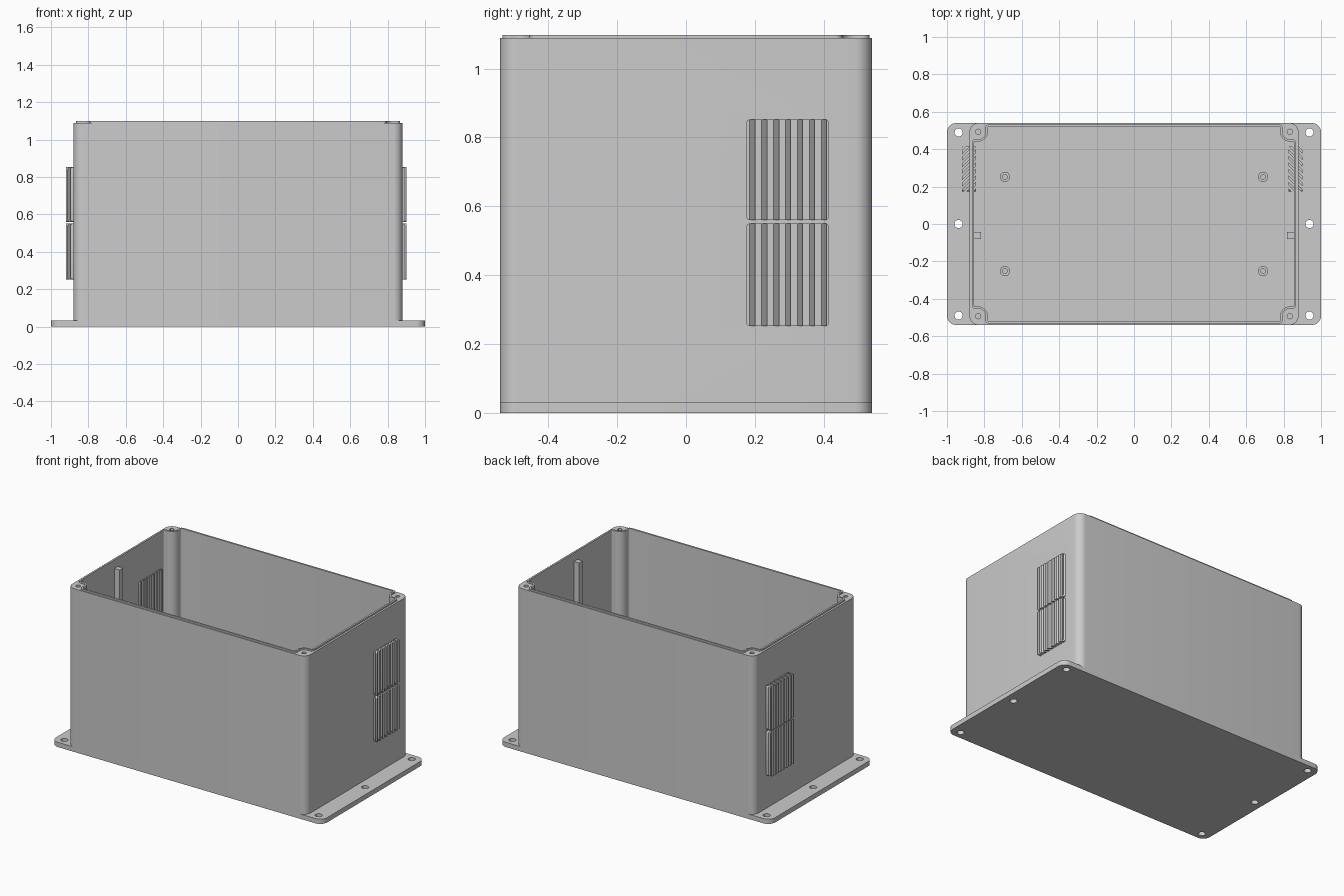
import bpy, bmesh
from math import pi, cos, sin, sqrt, atan2
from mathutils import Matrix

if "Cube" in bpy.data.objects:
    bpy.data.objects.remove(bpy.data.objects["Cube"])

grey = bpy.data.materials.new("light grey")
grey.diffuse_color = (0.6, 0.6, 0.6, 1)
grey.use_nodes = True
grey.node_tree.nodes["Principled BSDF"].inputs["Base Color"].default_value = grey.diffuse_color

FLOOR, TOP, LIP_TOP = 0.032, 1.088, 1.098
# Columns that stand out around the corner screws, and the seal lip around them
HX, HY, SX, SY, SR, FIL = 0.867, 0.533, 0.833, 0.493, 0.04, 0.022
LIP = 0.012


def arc(cx, cy, r, a0, a1, n=8):
    return [(cx + r * cos(a0 + (a1 - a0) * i / n), cy + r * sin(a0 + (a1 - a0) * i / n))
            for i in range(n + 1)]


def rounded(x0, x1, y0, y1, r, n=8):
    return (arc(x1 - r, y1 - r, r, 0, pi / 2, n) + arc(x0 + r, y1 - r, r, pi / 2, pi, n)
            + arc(x0 + r, y0 + r, r, pi, 1.5 * pi, n) + arc(x1 - r, y0 + r, r, 1.5 * pi, 2 * pi, n))


def circle(x, y, r, n=24):
    return arc(x, y, r, 0, 2 * pi, n)[:-1]


def cavity_outline(d):
    """Inner outline, inset by d, with a filleted bulge around each screw."""
    s = SR + FIL
    fx1, fy2 = HX - FIL, HY - FIL
    fy1 = SY - sqrt(s * s - (fx1 - SX) ** 2)
    fx2 = SX - sqrt(s * s - (fy2 - SY) ** 2)
    a1 = atan2(SY - fy1, SX - fx1)
    a2 = atan2(SY - fy2, SX - fx2)
    q = (arc(fx1, fy1, FIL - d, 0, a1, 6)
         + arc(SX, SY, SR + d, a1 - pi, a2 - pi, 10)[1:-1]
         + arc(fx2, fy2, FIL - d, a2, pi / 2, 6))
    left = [(-x, y) for x, y in reversed(q)]
    return q + left + [(-x, -y) for x, y in q] + [(x, -y) for x, y in reversed(q)]


def prism(bm, pts, z0, z1):
    lo = [bm.verts.new((x, y, z0)) for x, y in pts]
    hi = [bm.verts.new((x, y, z1)) for x, y in pts]
    n = len(pts)
    bm.faces.new(lo[::-1])
    bm.faces.new(hi)
    for i in range(n):
        j = (i + 1) % n
        bm.faces.new((lo[i], lo[j], hi[j], hi[i]))


def make(name, prisms, matrix=None):
    bm = bmesh.new()
    for p in prisms:
        prism(bm, *p)
    if matrix:
        bm.transform(matrix)
    bmesh.ops.recalc_face_normals(bm, faces=bm.faces)
    me = bpy.data.meshes.new(name)
    bm.to_mesh(me)
    bm.free()
    me.materials.append(grey)
    ob = bpy.data.objects.new(name, me)
    bpy.context.collection.objects.link(ob)
    return ob


def boolean(ob, cutter, op='DIFFERENCE', keep=False):
    m = ob.modifiers.new("cut", 'BOOLEAN')
    m.operation, m.object, m.solver = op, cutter, 'EXACT'
    me = bpy.data.meshes.new_from_object(ob.evaluated_get(bpy.context.evaluated_depsgraph_get()))
    ob.modifiers.clear()
    ob.data = me
    if not keep:
        bpy.data.objects.remove(cutter)


corners = [(sx, sy) for sx in (1, -1) for sy in (1, -1)]

# Base plate with mounting holes
base = make("base_plate", [(rounded(-1, 1, -0.54, 0.54, 0.05), 0, FLOOR)])
boolean(base, make("hole_cutter", [(circle(sx * 0.938, y, 0.022), -0.1, 0.1)
                                   for sx in (1, -1) for y in (-0.49, 0, 0.49)]))

# Box walls with corner screw holes
walls = make("walls", [(rounded(-0.88, 0.88, -0.54, 0.54, 0.05), FLOOR, TOP)])
boolean(walls, make("cavity_cutter", [(cavity_outline(LIP), -0.1, 1.3)]))
boolean(walls, make("screw_cutter", [(circle(sx * SX, sy * SY, 0.014, 16), TOP - 0.15, 1.3)
                                     for sx, sy in corners]))

# Raised seal lip
lip = make("seal_lip", [(cavity_outline(0), TOP, LIP_TOP)])
boolean(lip, make("lip_cutter", [(cavity_outline(LIP), 1, 1.3)]))

# Louvre vents: slanted fins trimmed to two rounded panels on each end wall
to_x = Matrix(((0, 0, 1, 0), (1, 0, 0, 0), (0, 1, 0, 0), (0, 0, 0, 1)))
for side, x0, x1, name in ((1, 0.825, 0.902, "right_vent"), (-1, 0.845, 0.92, "left_vent")):
    flip = Matrix.Scale(side, 4, (1, 0, 0))
    depth = x1 - x0
    panels = [(rounded(0.175, 0.415, z0, z1, 0.01, 4), x0, x1)
              for z0, z1 in ((0.252, 0.55), (0.56, 0.852))]
    trim = make("panel_cutter", panels, flip @ to_x)
    boolean(walls, trim, keep=True)
    fins = []
    for k in range(-4, 7):
        a, b = 0.2 + 0.0347 * k, 0.2195 + 0.0347 * k
        e = 0.01
        fins.append(([(side * (x1 + e), a - e), (side * (x1 + e), b - e),
                      (side * (x0 - e), b + depth + e), (side * (x0 - e), a + depth + e)], 0.2, 0.9))
    boolean(make(name, fins), trim, 'INTERSECT')

# Board standoffs on the floor
posts = make("standoffs", [(circle(sx * 0.69, sy * 0.252, 0.027), FLOOR, 0.08) for sx, sy in corners])
boolean(posts, make("post_cutter", [(circle(sx * 0.69, sy * 0.252, 0.013, 16), FLOOR + 0.004, 0.2)
                                    for sx, sy in corners]))

# Square guide bars on the end walls
for sx, name in ((1, "right_guide_bar"), (-1, "left_guide_bar")):
    make(name, [([(sx * 0.856, -0.08), (sx * 0.856, -0.043), (sx * 0.818, -0.043),
                  (sx * 0.818, -0.08)], FLOOR, 1.04)])

# Smooth the rounded corners, keep edges sharp
for ob in bpy.context.collection.objects:
    ob.select_set(True)
    bpy.context.view_layer.objects.active = ob
bpy.ops.object.shade_smooth_by_angle(angle=pi / 6)
